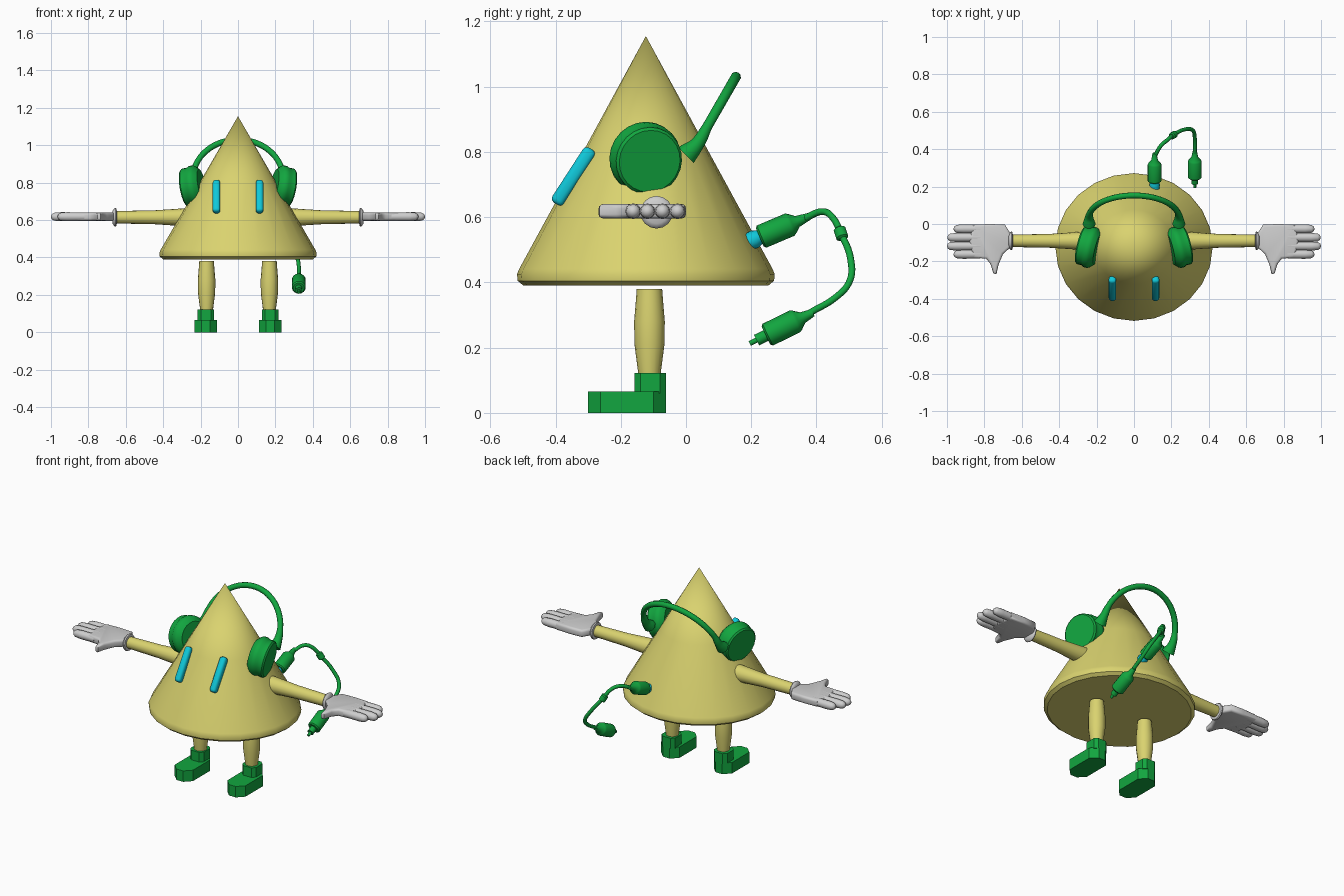
import bpy, bmesh, math
from mathutils import Vector, Matrix

old = bpy.data.objects.get("Cube")
if old:
    bpy.data.objects.remove(old)


def material(name, rgb):
    m = bpy.data.materials.new(name)
    m.use_nodes = True
    m.diffuse_color = (*rgb, 1)
    m.node_tree.nodes["Principled BSDF"].inputs["Base Color"].default_value = (*rgb, 1)
    return m


YELLOW = material("straw yellow", (0.70, 0.65, 0.16))
GREEN = material("leaf green", (0.006, 0.38, 0.05))
WHITE = material("glove white", (0.62, 0.62, 0.62))
CYAN = material("bright cyan", (0.005, 0.58, 0.70))


def finish(bm, name, mat, mirror=False, angle=35):
    """Turn a bmesh into a shaded object, optionally mirrored across x."""
    bmesh.ops.recalc_face_normals(bm, faces=bm.faces[:])
    me = bpy.data.meshes.new(name)
    bm.to_mesh(me)
    bm.free()
    me.materials.append(mat)
    ob = bpy.data.objects.new(name, me)
    bpy.context.collection.objects.link(ob)
    bpy.ops.object.select_all(action='DESELECT')
    ob.select_set(True)
    bpy.context.view_layer.objects.active = ob
    bpy.ops.object.shade_smooth_by_angle(angle=math.radians(angle))
    if mirror:
        ob.modifiers.new("Mirror", 'MIRROR')
    return ob


def add_lathe(bm, profile, origin, axis, sides=16, scale=(1, 1, 1)):
    """Revolve (radius, distance) points around an axis; closed at both ends."""
    turn = Vector(axis).to_track_quat('Z', 'Y').to_matrix().to_4x4()
    mat = Matrix.Translation(origin) @ turn @ Matrix.Diagonal((*scale, 1))
    rings = []
    for r, t in profile:
        count = sides if r > 0 else 1
        rings.append([bm.verts.new(mat @ Vector((r * math.cos(a), r * math.sin(a), t)))
                      for a in (2 * math.pi * i / sides for i in range(count))])
    for a, b in zip(rings, rings[1:]):
        for i in range(sides):
            j = (i + 1) % sides
            quad = [a[i % len(a)], a[j % len(a)], b[j % len(b)], b[i % len(b)]]
            bm.faces.new(list(dict.fromkeys(quad)))
    for ring in (rings[0], rings[-1]):
        if len(ring) > 1:
            bm.faces.new(ring)


def lathe(name, mat, profile, origin, axis=(0, 0, 1), mirror=False, **kw):
    bm = bmesh.new()
    add_lathe(bm, profile, origin, axis, **kw)
    return finish(bm, name, mat, mirror)


def add_prism(bm, outline, z0, z1):
    face = bm.faces.new([bm.verts.new((x, y, z0)) for x, y in outline])
    top = bmesh.ops.extrude_face_region(bm, geom=[face])["geom"]
    verts = [v for v in top if isinstance(v, bmesh.types.BMVert)]
    bmesh.ops.translate(bm, verts=verts, vec=(0, 0, z1 - z0))


def tube(name, mat, points, radius, swell=lambda i, n: 1.0):
    """Smooth round tube through points."""
    cu = bpy.data.curves.new(name, 'CURVE')
    cu.dimensions = '3D'
    cu.bevel_depth = radius
    cu.bevel_resolution = 3
    cu.resolution_u = 5
    cu.use_fill_caps = True
    sp = cu.splines.new('BEZIER')
    sp.bezier_points.add(len(points) - 1)
    for i, (bp, p) in enumerate(zip(sp.bezier_points, points)):
        bp.co = p
        bp.handle_left_type = bp.handle_right_type = 'AUTO'
        bp.radius = swell(i, len(points))
    cu.materials.append(mat)
    ob = bpy.data.objects.new(name, cu)
    bpy.context.collection.objects.link(ob)


# Cone body with a chamfered lower rim
lathe("cone_body", YELLOW, [(0.375, 0.39), (0.393, 0.405), (0.395, 0.425), (0.388, 0.442), (0.2, 0.787), (0, 1.155)],
      (0, -0.123, 0), sides=24, scale=(1.065, 1, 1))

# Eyes: rounded bars lying on the cone slope
bm = bmesh.new()
tilt = Matrix.Rotation(math.radians(-33), 4, 'X')
bmesh.ops.create_cube(bm, size=1, matrix=Matrix.Translation((0.115, -0.345, 0.725)) @ tilt
                      @ Matrix.Diagonal((0.04, 0.042, 0.2, 1)))
bmesh.ops.bevel(bm, geom=bm.edges[:], offset=0.015, segments=3, affect='EDGES', profile=0.5)
finish(bm, "eyes", CYAN, mirror=True)

# Arms and glove cuffs
ARM = (0, -0.09, 0.615)
lathe("arms", YELLOW, [(0.05, 0.2), (0.047, 0.3), (0.037, 0.45), (0.033, 0.66)], ARM, (1, 0, 0), True)
lathe("glove_cuffs", WHITE, [(0.035, 0.648), (0.047, 0.65), (0.05, 0.656), (0.047, 0.662), (0.035, 0.67)],
      ARM, (1, 0, 0), True)

# Palms with thumbs
bm = bmesh.new()
add_prism(bm, [(0.655, -0.06), (0.69, -0.004), (0.77, 0), (0.86, -0.004), (0.88, -0.09), (0.86, -0.18),
               (0.79, -0.185), (0.767, -0.215), (0.752, -0.265), (0.735, -0.268), (0.725, -0.22),
               (0.70, -0.16), (0.655, -0.12)], 0.596, 0.64)
bmesh.ops.bevel(bm, geom=[e for e in bm.edges if abs(e.verts[0].co.z - e.verts[1].co.z) < 0.001],
                offset=0.013, segments=3, affect='EDGES', profile=0.5)
finish(bm, "palms", WHITE, mirror=True, angle=60)

# Fingers
bm = bmesh.new()
for y, tip in ((-0.026, 0.965), (-0.072, 0.998), (-0.118, 1.0), (-0.162, 0.965)):
    add_lathe(bm, [(0.023, 0.82), (0.024, tip - 0.05), (0.021, tip - 0.016), (0.012, tip - 0.003), (0, tip)],
              (0, y, 0.618), (1, 0, 0), sides=12)
finish(bm, "fingers", WHITE, mirror=True, angle=60)

# Legs
lathe("legs", YELLOW, [(0.039, 0.38), (0.042, 0.34), (0.047, 0.28), (0.046, 0.21), (0.033, 0.11)],
      (0.168, -0.112, 0), mirror=True)


# Boots: chamfered sole block and ankle block
def chamfered(x0, x1, y0, y1, c):
    return [(x0 + c, y0), (x1 - c, y0), (x1, y0 + c), (x1, y1 - c),
            (x1 - c, y1), (x0 + c, y1), (x0, y1 - c), (x0, y0 + c)]


for part, box, z0, z1 in (("boot_soles", (0.113, 0.233, -0.30, -0.062, 0.038), 0, 0.065),
                          ("boot_ankles", (0.127, 0.216, -0.158, -0.062, 0.018), 0.06, 0.122)):
    bm = bmesh.new()
    add_prism(bm, chamfered(*box), z0, z1)
    finish(bm, part, GREEN, mirror=True, angle=20)

# Headphone cups, leaning slightly back
lathe("headphone_cups", GREEN, [(0.085, -0.02), (0.106, 0), (0.111, 0.012), (0.111, 0.03), (0.104, 0.042),
                                (0.104, 0.07), (0.096, 0.078)],
      (0.214, -0.13, 0.785), (1, 0.25, -0.18), True, sides=24)

# Headband: half circle in a plane leaning back, flared where it meets the cups
band = [(0.24, 0.0, 0.79)]
for i in range(13):
    a = math.pi * i / 12
    rise = 0.235 * math.sin(a)
    band.append((0.24 * math.cos(a), 0.035 + 0.5 * rise, 0.825 + 0.87 * rise))
band.append((-0.24, 0.0, 0.79))
tube("headband", GREEN, band, 0.016, lambda i, n: 2.2 if i in (0, n - 1) else 1.4 if i in (1, n - 2) else 1.0)

# Tail socket, plug, cord and hanging plug
TILT = (0, 0.92, 0.39)
lathe("tail_socket", CYAN, [(0.026, -0.04), (0.028, 0.0), (0.022, 0.015)], (0.11, 0.212, 0.533), TILT)
plug = [(0.03, 0), (0.037, 0.006), (0.037, 0.1), (0.032, 0.108), (0.018, 0.125), (0.011, 0.165)]
lathe("tail_plug", GREEN, plug, (0.11, 0.226, 0.538), TILT)
tube("tail_cord", GREEN, [(0.11, 0.36, 0.594), (0.145, 0.42, 0.617), (0.18, 0.45, 0.598), (0.21, 0.475, 0.55),
                          (0.27, 0.505, 0.47), (0.315, 0.50, 0.40), (0.325, 0.46, 0.355), (0.325, 0.38, 0.307)],
     0.0105)
lathe("cord_ferrule", GREEN, [(0.012, -0.02), (0.019, -0.015), (0.019, 0.015), (0.012, 0.02)],
      (0.21, 0.475, 0.55), (0.45, 0.28, -0.85))
LOW = (0, 0.9, 0.44)
lathe("hanging_plug", GREEN, [(0.008, -0.055), (0.008, -0.032), (0.018, -0.032), (0.018, 0)] + plug[:-1] + [(0.012, 0.16)],
      (0.325, 0.245, 0.237), LOW)
